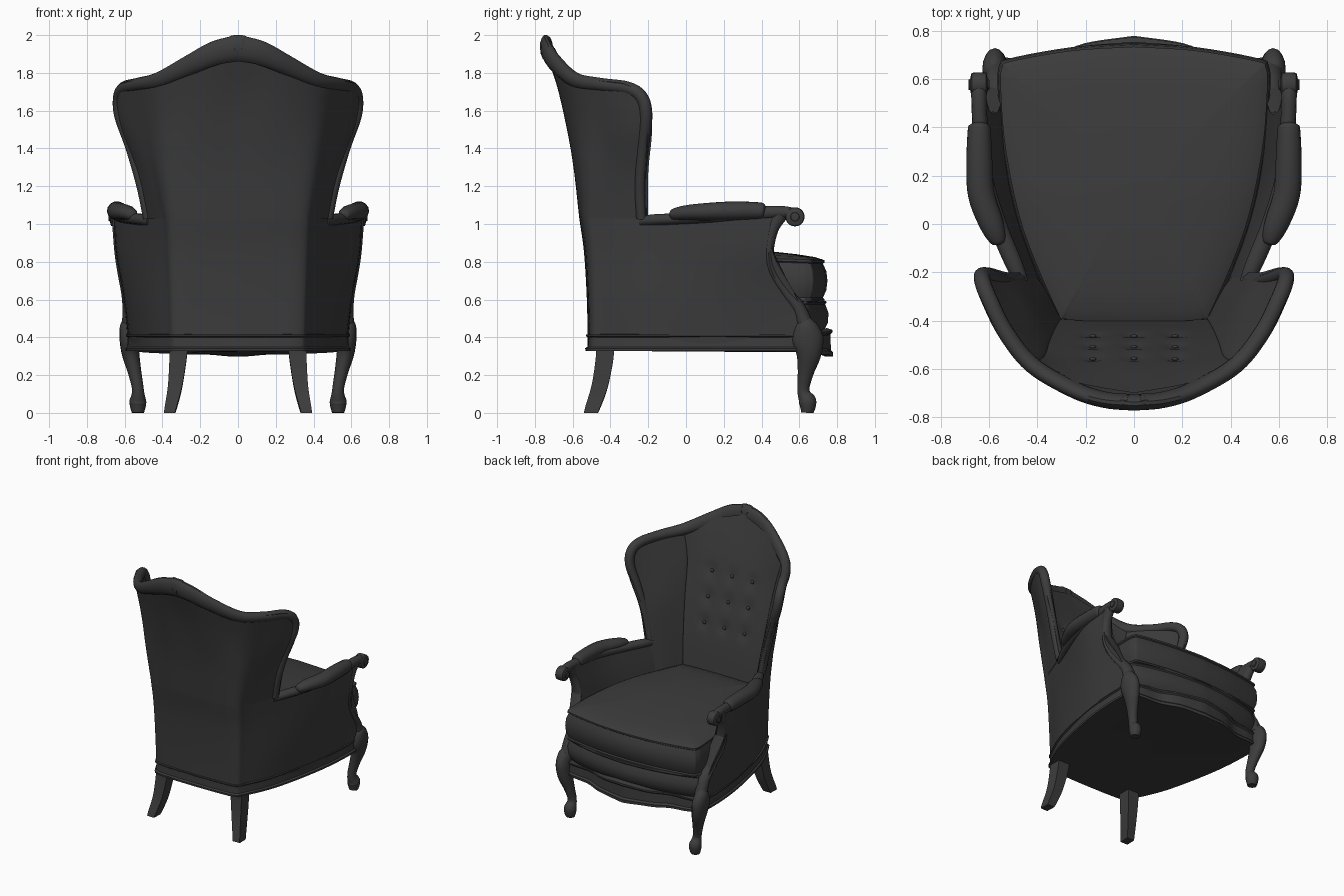
import bpy, bmesh, math
from mathutils import Vector

MAT = bpy.data.materials.new("dark_grey")
MAT.diffuse_color = (0.045, 0.045, 0.045, 1)


def spline(pts, n):
    """Catmull-Rom through tuples of any length, n steps per span."""
    p = [Vector(q) for q in pts]
    p = [2 * p[0] - p[1]] + p + [2 * p[-1] - p[-2]]
    out = []
    for i in range(1, len(p) - 2):
        a, b, c, d = p[i - 1:i + 3]
        for k in range(n):
            t = k / n
            out.append(0.5 * (2 * b + (c - a) * t + (2 * a - 5 * b + 4 * c - d) * t * t
                              + (3 * b - a - 3 * c + d) * t ** 3))
    return out + [p[-2]]


def grid(name, rows, wrap=False, caps=False, mirror=True, angle=40):
    """Skin rows of points into one mesh object."""
    bm = bmesh.new()
    vs = [[bm.verts.new((p[0], p[1], max(0, p[2]))) for p in r] for r in rows]
    n = len(rows[0])
    for r, s in zip(vs, vs[1:]):
        for i in range(n if wrap else n - 1):
            j = (i + 1) % n
            bm.faces.new((r[i], r[j], s[j], s[i]))
    if caps:
        bm.faces.new(vs[0][::-1])
        bm.faces.new(vs[-1])
    bmesh.ops.recalc_face_normals(bm, faces=bm.faces)
    me = bpy.data.meshes.new(name)
    bm.to_mesh(me)
    bm.free()
    ob = bpy.data.objects.new(name, me)
    bpy.context.collection.objects.link(ob)
    me.materials.append(MAT)
    bpy.ops.object.select_all(action='DESELECT')
    bpy.context.view_layer.objects.active = ob
    ob.select_set(True)
    bpy.ops.object.shade_smooth_by_angle(angle=math.radians(angle))
    if mirror:
        m = ob.modifiers.new("mirror", 'MIRROR')
        m.use_clip = True
        m.merge_threshold = 0.0005
    return ob


def patch(name, rows, n=5, fn=None):
    """Smooth sheet through rows of control points."""
    rows = [spline(r, n) for r in rows]
    cols = [spline([tuple(r[i]) for r in rows], n) for i in range(len(rows[0]))]
    if fn:
        cols = [[fn(p) for p in c] for c in cols]
    return grid(name, cols)


def sweep(name, pts, n=5, sides=14, ref=(1, 0, 0), mirror=True, phase=0.0):
    """Tube along (x, y, z, half width, half height); ref sets the width direction."""
    path = spline(pts, n)
    centre = [Vector(p[:3]) for p in path]
    rings, side = [], Vector(ref)
    k = 2 ** 0.5 if sides == 4 else 1
    for i, p in enumerate(path):
        t = (centre[min(i + 1, len(path) - 1)] - centre[max(i - 1, 0)]).normalized()
        side = (side - t * side.dot(t)).normalized()
        up = t.cross(side)
        rings.append([centre[i] + k * (side * p[3] * math.cos(a) + up * p[4] * math.sin(a))
                      for a in (phase + math.tau * j / sides for j in range(sides))])
    return grid(name, rings, True, True, mirror)


def stack(name, half, levels, zfn=None, n=5, angle=40):
    """Closed plan outline (right half given) lofted through (offset, z) levels."""
    h = spline(half, n)
    full = h + [Vector((-p.x, p.y)) for p in h[-2:0:-1]]
    c = Vector((0, 0.15))
    rings = []
    for off, z in levels:
        ring = []
        for p in full:
            d = p - c
            q = c + d * (1 + off / 0.5 if off < -0.1 else 1 + off / d.length)
            ring.append((q.x, q.y, zfn(q, z) if zfn else z))
        rings.append(ring)
    return grid(name, rings, True, True, False, angle)


# outside of the lower body: back centre round to the arm front
patch("outer_body", [
    [(0, -.52, .36), (.2, -.515, .36), (.33, -.5, .36), (.37, -.44, .36), (.47, -.2, .36), (.56, .2, .36), (.585, .64, .36)],
    [(0, -.525, .6), (.2, -.52, .6), (.335, -.505, .6), (.38, -.44, .6), (.485, -.2, .6), (.59, .2, .6), (.605, .59, .6)],
    [(0, -.54, .85), (.2, -.535, .85), (.345, -.515, .85), (.39, -.44, .85), (.49, -.2, .85), (.625, .2, .85), (.65, .46, .85)],
    [(0, -.565, 1.03), (.2, -.56, 1.03), (.355, -.535, 1.03), (.4, -.45, 1.03), (.495, -.2, 1.03), (.64, .2, 1.04), (.66, .48, 1.06)]])

# outside of the upper back and wings
patch("outer_wings", [
    [(0, -.565, 1.03), (.2, -.56, 1.03), (.355, -.535, 1.03), (.4, -.45, 1.03), (.455, -.32, 1.03), (.495, -.21, 1.03)],
    [(0, -.60, 1.33), (.2, -.595, 1.33), (.39, -.55, 1.3), (.46, -.43, 1.28), (.51, -.32, 1.27), (.545, -.215, 1.27)],
    [(0, -.66, 1.65), (.21, -.65, 1.62), (.41, -.57, 1.55), (.51, -.44, 1.52), (.585, -.32, 1.5), (.628, -.2, 1.5)],
    [(0, -.75, 1.93), (.24, -.705, 1.86), (.43, -.61, 1.785), (.55, -.47, 1.76), (.63, -.32, 1.74), (.66, -.22, 1.67)]])

# inside back and wings, dimpled at the buttons
BUTTONS = [(x, z) for z in (1.16, 1.34, 1.52) for x in (0, .17)]


def tuft(p):
    d = sum(math.exp(-((p.x - x) ** 2 + (p.z - z) ** 2) / .0016) for x, z in BUTTONS)
    return Vector((p.x, p.y - .014 * d, p.z))


inner = patch("inner_back_and_wings", [
    [(0, -.39, .75), (.15, -.39, .75), (.29, -.39, .75), (.305, -.38, .75), (.36, -.28, .75), (.42, -.2, .75)],
    [(0, -.43, 1.03), (.16, -.43, 1.03), (.315, -.432, 1.03), (.33, -.42, 1.03), (.4, -.3, 1.03), (.47, -.2, 1.03)],
    [(0, -.49, 1.3), (.17, -.49, 1.3), (.34, -.487, 1.3), (.355, -.472, 1.3), (.45, -.31, 1.28), (.525, -.2, 1.27)],
    [(0, -.58, 1.62), (.18, -.575, 1.6), (.365, -.548, 1.55), (.38, -.53, 1.55), (.52, -.32, 1.5), (.605, -.18, 1.5)],
    [(0, -.70, 1.94), (.24, -.655, 1.86), (.41, -.578, 1.765), (.43, -.56, 1.76), (.59, -.33, 1.725), (.64, -.2, 1.66)]],
    n=9, fn=tuft)

# back buttons sit on the inner surface
bpy.context.view_layer.update()
for bx, bz in BUTTONS:
    for x in {bx, -bx}:
        hit, loc, _, _ = inner.ray_cast((abs(x) + .001, 0, bz), (0, -1, 0))
        y = loc.y if hit else -.5
        bpy.ops.mesh.primitive_uv_sphere_add(segments=12, ring_count=8, radius=.014, location=(x, y + .004, bz))
        b = bpy.context.object
        b.name = "back_button"
        b.scale.y = .6
        b.data.materials.append(MAT)
        bpy.ops.object.shade_smooth()

# padded roll along the crest and down both wing edges
crest = [(0, -.738, 1.93, .034, .07), (.12, -.728, 1.905, .034, .065), (.25, -.685, 1.845, .034, .054),
         (.42, -.585, 1.762, .034, .042), (.53, -.45, 1.738, .034, .036), (.6, -.31, 1.72, .034, .035),
         (.628, -.235, 1.67, .033, .035), (.622, -.211, 1.57, .033, .033), (.565, -.228, 1.4, .03, .03),
         (.51, -.243, 1.2, .028, .028), (.475, -.235, 1.03, .028, .028)]
for s in (1, -1):
    half = [(s * p[0],) + p[1:] for p in crest]
    # one point past the centre keeps the two halves tangent where they meet
    sweep("crest_roll", [(-s * .02, -.738, 1.93, .034, .07)] + half, n=6, ref=(0, 1, 0), mirror=False)

# inside of the arms
patch("inner_arm", [
    [(.37, -.25, .58), (.45, 0, .58), (.5, .2, .58), (.53, .59, .58)],
    [(.41, -.25, .85), (.5, 0, .85), (.545, .2, .85), (.565, .46, .85)],
    [(.45, -.24, 1.03), (.545, 0, 1.03), (.595, .2, 1.04), (.61, .48, 1.06)]])

# arm rail, pad, scroll and the curved front stile
sweep("arm_rail", [(.462, -.24, 1.015, .025, .025), (.495, -.17, 1.022, .035, .03), (.565, 0, 1.03, .037, .03),
                   (.622, .2, 1.045, .036, .035), (.638, .42, 1.06, .032, .035), (.642, .53, 1.062, .032, .032),
                   (.642, .585, 1.045, .034, .03)])
sweep("arm_pad", [(.557, -.085, 1.048, .008, .008), (.562, -.07, 1.05, .032, .028), (.59, .0, 1.06, .05, .04),
                  (.632, .12, 1.066, .055, .047), (.64, .25, 1.07, .054, .05), (.641, .38, 1.07, .048, .046),
                  (.641, .41, 1.068, .04, .038), (.641, .42, 1.066, .01, .01)])
sweep("arm_scroll", [(.598, .577, 1.038, .012, .012), (.6, .577, 1.038, .022, .022), (.606, .577, 1.038, .024, .024),
                     (.61, .577, 1.038, .042, .042), (.62, .577, 1.038, .05, .05), (.664, .577, 1.038, .05, .05),
                     (.674, .577, 1.038, .044, .044), (.678, .577, 1.038, .024, .024), (.684, .577, 1.038, .022, .022),
                     (.686, .577, 1.038, .012, .012)], n=2, sides=20, ref=(0, 1, 0))
sweep("front_stile", [(.637, .495, 1.05, .032, .045), (.63, .46, .97, .034, .03), (.612, .44, .85, .042, .025),
                      (.595, .46, .75, .044, .026), (.575, .53, .64, .044, .03), (.568, .6, .55, .044, .036),
                      (.572, .64, .44, .045, .045)])
# padded infill between the stile and the lower front corner
patch("front_corner_panel", [
    [(.53, .59, .36), (.56, .65, .36), (.59, .63, .36)],
    [(.52, .58, .58), (.555, .59, .58), (.6, .58, .6)],
    [(.565, .46, .85), (.6, .465, .85), (.65, .46, .85)]])

# base moulding: taller and scalloped along the serpentine front
BASE = [(0, -.52), (.2, -.517), (.32, -.505), (.37, -.45), (.475, -.2), (.56, .2), (.585, .5), (.565, .63),
        (.48, .665), (.34, .68), (.2, .735), (0, .765)]


def front_rail(q, z):
    w = min(1, max(0, (q.y - .64) / .1))
    w *= .8 + .2 * math.cos(q.x * 16)
    return .375 + (z - .375) * (1 + .65 * w)


stack("base_rail", BASE, [(-.03, .328), (.012, .328), (.014, .342), (.002, .35), (.0, .4), (.01, .406),
                          (.01, .414), (-.02, .42)], front_rail, angle=30)

# upholstered border under the cushion
stack("seat_border", [(0, -.36), (.28, -.34), (.43, 0), (.51, .35), (.53, .58), (.5, .64), (.25, .7), (0, .722)],
      [(-.03, .4), (.005, .43), (.03, .48), (.032, .53), (.015, .575), (.022, .583), (.02, .592), (-.03, .6)])

# loose seat cushion with piped edges
stack("seat_cushion", [(0, -.395), (.15, -.394), (.28, -.385), (.315, -.35), (.45, -.02), (.522, .3), (.545, .55),
                       (.54, .64), (.5, .668), (.25, .71), (0, .725)],
      [(-.12, .585), (-.02, .585), (.008, .592), (.008, .602), (.0, .61), (.018, .65), (.024, .7), (.018, .75),
       (0, .79), (.009, .796), (.009, .808), (-.002, .812), (-.04, .823), (-.12, .834), (-.25, .843), (-.4, .846)],
      lambda q, z: z + max(0, z - .7) / .15 * .03 * min(1, max(0, (.72 - q.y) / .6)))

# cabriole front legs
sweep("front_leg", [(.578, .635, .5, .025, .025), (.58, .638, .46, .045, .06), (.577, .645, .39, .05, .083),
                    (.568, .65, .31, .046, .066), (.548, .635, .22, .036, .044), (.532, .622, .14, .031, .033),
                    (.529, .625, .1, .034, .034), (.53, .642, .065, .044, .046), (.53, .645, .035, .042, .042),
                    (.53, .642, 0, .032, .032)], sides=16)

# raked square back legs, cut flat on the floor
sweep("back_leg", [(.312, -.425, .36, .048, .048), (.32, -.435, .26, .044, .046), (.335, -.46, .13, .037, .042),
                   (.36, -.5, .012, .03, .037), (.362, -.503, -.012, .03, .037)],
      sides=4, phase=math.pi / 4)
